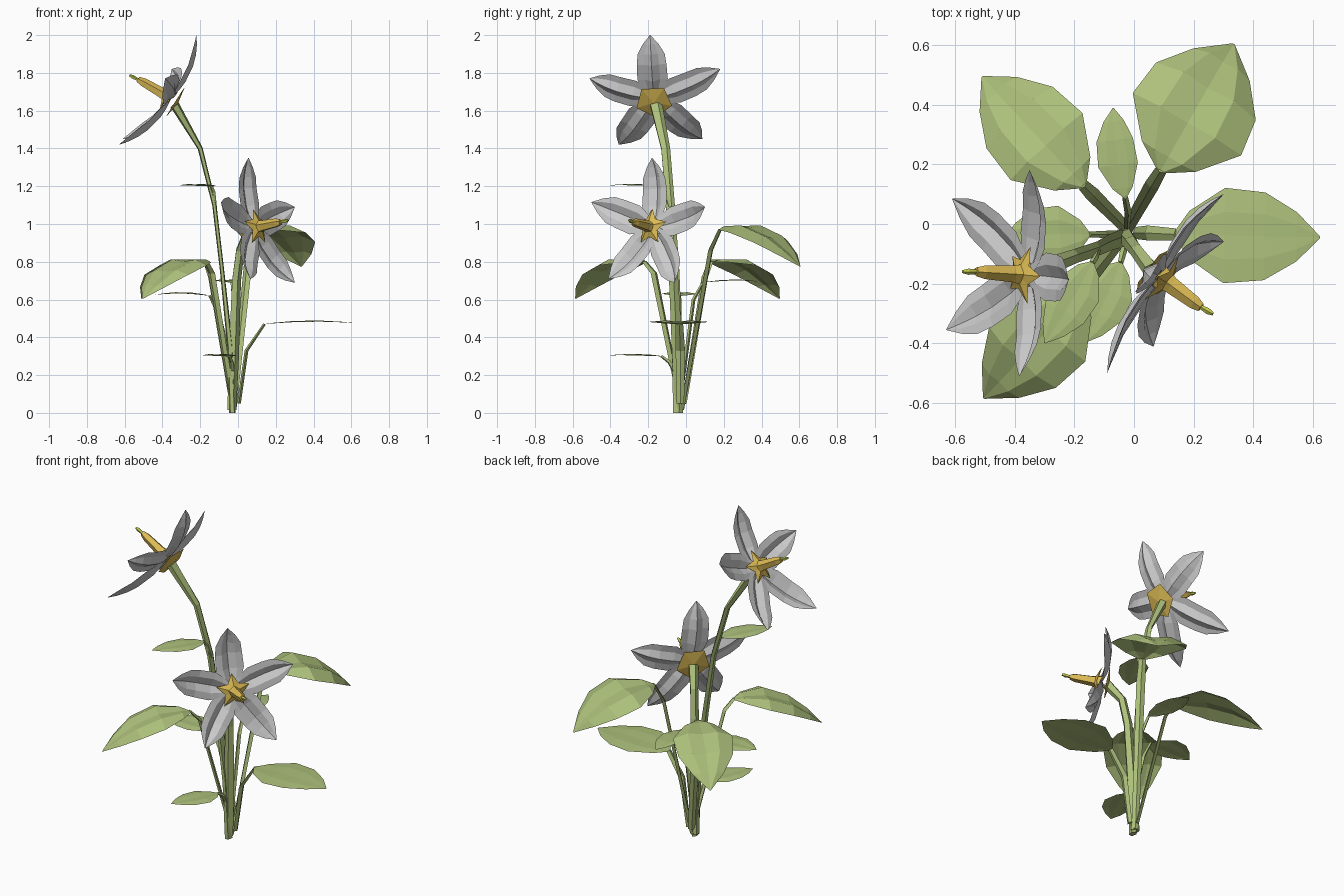
import bpy, bmesh, math
from mathutils import Vector as V

if "Cube" in bpy.data.objects:
    bpy.data.objects.remove(bpy.data.objects["Cube"])


def material(name, rgb):
    m = bpy.data.materials.new(name)
    m.diffuse_color = (*rgb, 1)
    m.use_nodes = True
    m.node_tree.nodes["Principled BSDF"].inputs["Base Color"].default_value = m.diffuse_color
    return m


GREEN = material("leaf_green", (0.42, 0.53, 0.2))
YELLOW = material("flower_yellow", (0.72, 0.5, 0.09))
LIME = material("pistil_lime", (0.55, 0.6, 0.08))

LEAF = [(0, .1), (.1, .5), (.36, 1), (.64, .92), (.85, .52), (1, .02)]
PETAL = [(0, .3), (.16, .7), (.3, .95), (.55, .92), (.72, .85), (.87, .5), (1, .02)]


def finish(name, bm, mat=None):
    me = bpy.data.meshes.new(name)
    bm.to_mesh(me)
    bm.free()
    ob = bpy.data.objects.new(name, me)
    bpy.context.collection.objects.link(ob)
    if mat:
        me.materials.append(mat)


def sheet(bm, base, mid, tip, width, up, profile, section):
    """Leaf-like blade along a curve through base, mid and tip."""
    base, mid, tip, up = V(base), V(mid), V(tip), V(up)
    side = (tip - base).cross(up).normalized()
    rows = []
    for t, w in profile:
        p = base*(1-t)*(1-2*t) + mid*4*t*(1-t) + tip*t*(2*t-1)
        d = base*(4*t-3) + mid*(4-8*t) + tip*(4*t-1)
        n = side.cross(d).normalized()
        rows.append([bm.verts.new(p + side*u*w*width + n*h*w*width) for u, h in section])
    for a, b in zip(rows, rows[1:]):
        for i in range(len(a) - 1):
            bm.faces.new((a[i], a[i+1], b[i+1], b[i]))


def tube(bm, pts, radii, sides, ref):
    """Sweep a flattened polygon; radii are (along ref, across ref)."""
    pts, ref = [V(p) for p in pts], V(ref)
    rings = []
    for i, (p, (a, b)) in enumerate(zip(pts, radii)):
        d = (pts[min(i+1, len(pts)-1)] - pts[max(i-1, 0)]).normalized()
        s = (ref - d*ref.dot(d)).normalized()
        n = d.cross(s)
        rings.append([bm.verts.new(p + s*a*math.cos(k*math.tau/sides) + n*b*math.sin(k*math.tau/sides))
                      for k in range(sides)])
    for a, b in zip(rings, rings[1:]):
        for k in range(sides):
            j = (k+1) % sides
            bm.faces.new((a[k], a[j], b[j], b[k]))
    bm.faces.new(rings[0][::-1])
    bm.faces.new(rings[-1])


def leaf(name, root, knee, base, mid, tip, width, fold):
    bm = bmesh.new()
    side = (V(tip) - V(base)).cross(V((0, 0, 1)))
    r = .025 if width > .1 else .012
    tube(bm, [root, knee, base], [(r*.8, .01), (r, .01), (r*.8, .007)], 4, side)
    sheet(bm, base, mid, tip, width, (0, 0, 1), LEAF,
          [(-1, -fold), (-.5, fold*.25), (0, -fold*.2), (.5, fold*.25), (1, -fold)])
    finish(name, bm, GREEN)


def flower(name, centre, axis, tips, end, pistil):
    c, axis = V(centre), V(axis).normalized()
    # petals, cupped toward the face with a creased midrib
    bm = bmesh.new()
    for t in map(V, tips):
        sheet(bm, c, c.lerp(t, .53) - axis*.042, t, .085, axis, PETAL,
              [(-1, .25), (-.5, .25), (0, -.05), (.5, .25), (1, .25)])
    finish(name + "_petals", bm)
    # star-shaped heart with a shallow cup behind
    bm = bmesh.new()
    dirs = []
    for t in map(V, tips):
        d = t - c
        dirs.append((d - axis*d.dot(axis)).normalized())
    front, back = bm.verts.new(c + axis*.05), bm.verts.new(c - axis*.045)
    ring = []
    for i, d in enumerate(dirs):
        e = (d + dirs[(i+1) % 5]).normalized()
        ring += [bm.verts.new(c + d*.1 + axis*.015), bm.verts.new(c + e*.052 + axis*.025)]
    for i in range(10):
        a, b = ring[i], ring[(i+1) % 10]
        bm.faces.new((front, b, a))
    rear = [bm.verts.new(c + (d + dirs[(i+1) % 5]).normalized()*.1 - axis*.03)
            for i, d in enumerate(dirs)]
    for i in range(5):
        bm.faces.new((back, rear[i], rear[(i+1) % 5]))
    # tapered stamen column
    end = V(end)
    tube(bm, [c, c.lerp(end, .3), c.lerp(end, .85), end],
         [(.042, .042), (.03, .03), (.024, .024), (.016, .016)], 5, dirs[0])
    bmesh.ops.recalc_face_normals(bm, faces=bm.faces)
    finish(name + "_heart", bm, YELLOW)
    bm = bmesh.new()
    p = V(pistil)
    tube(bm, [end - axis*.01, end.lerp(p, .6), p], [(.007, .007), (.011, .011), (.006, .006)], 5, dirs[0])
    finish(name + "_pistil", bm, LIME)


# flowers
flower("upper_flower", (-.355, -.17, 1.665), (-.84, .02, .53),
       [(-.22, -.19, 2.0), (-.35, .18, 1.82), (-.61, .085, 1.45), (-.63, -.355, 1.42), (-.385, -.51, 1.77)],
       (-.53, -.16, 1.765), (-.575, -.16, 1.787))
flower("lower_flower", (.085, -.175, .98), (.78, -.6, .18),
       [(.055, -.18, 1.35), (.30, .10, 1.09), (.30, -.06, .69), (.065, -.41, .71), (-.09, -.50, 1.115)],
       (.225, -.28, 1.01), (.265, -.302, 1.02))

# stems
bm = bmesh.new()
tube(bm, [(-.03, -.045, .0), (-.042, -.05, .35), (-.084, -.065, .75), (-.125, -.085, 1.1),
          (-.2, -.11, 1.4), (-.335, -.16, 1.63)],
     [(.028, .018), (.032, .016), (.03, .012), (.026, .012), (.026, .014), (.035, .026)], 5, (0, 1, 0))
finish("upper_stem", bm, GREEN)
bm = bmesh.new()
tube(bm, [(-.035, -.035, .015), (-.025, -.045, .3), (-.01, -.065, .7), (.01, -.09, .86), (.06, -.155, .965)],
     [(.026, .026), (.03, .03), (.026, .026), (.024, .024), (.03, .03)], 5, (1, 0, 0))
finish("lower_stem", bm, GREEN)

# large leaves
leaf("back_right_leaf", (-.025, -.02, .02), (.06, .13, .86), (.09, .18, .97), (.215, .4, .965), (.335, .605, .775), .21, .15)
leaf("back_left_leaf", (-.03, -.01, .05), (-.14, .1, .72), (-.17, .13, .8), (-.345, .315, .785), (-.51, .495, .605), .165, .15)
leaf("front_left_leaf", (-.035, -.04, .1), (-.14, -.17, .74), (-.17, -.22, .8), (-.335, -.405, .785), (-.505, -.585, .605), .165, .15)
leaf("right_leaf", (.005, -.03, .05), (.045, -.03, .33), (.14, -.035, .47), (.37, -.04, .488), (.625, -.045, .475), .16, .03)

# small flat leaves
leaf("small_back_leaf", (-.025, -.02, .15), (-.02, .04, .6), (-.03, .09, .69), (-.06, .24, .705), (-.07, .39, .695), .067, .06)
leaf("small_left_leaf", (-.035, -.03, .25), (-.1, -.035, .52), (-.15, -.035, .62), (-.29, -.035, .638), (-.44, -.05, .625), .095, .06)
leaf("small_low_leaf", (-.03, -.05, .2), (-.035, -.09, .27), (-.045, -.13, .3), (-.1, -.26, .31), (-.17, -.4, .305), .085, .06)
leaf("small_high_leaf", (-.12, -.085, 1.09), (-.13, -.11, 1.17), (-.14, -.13, 1.2), (-.21, -.26, 1.21), (-.3, -.4, 1.205), .08, .06)
